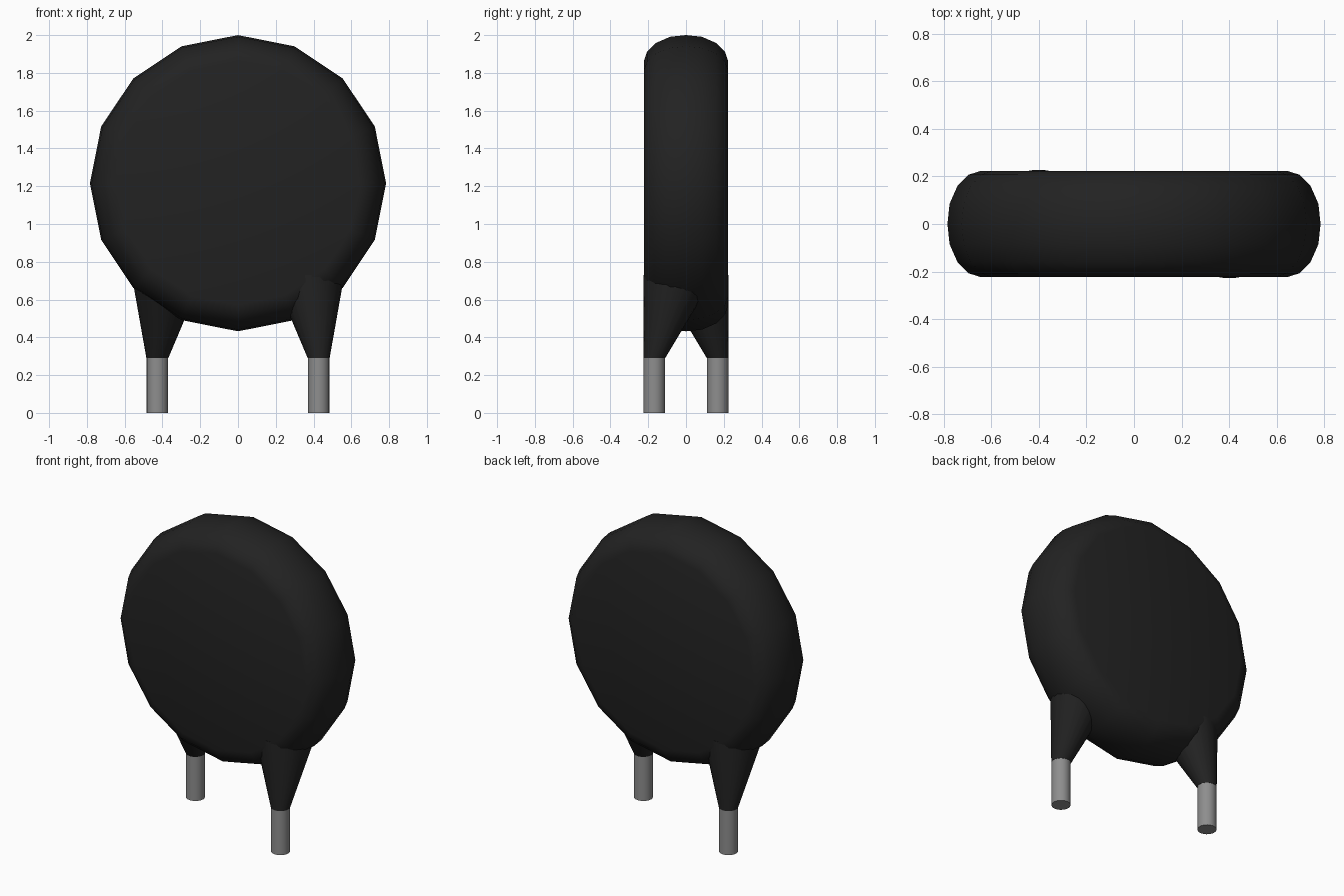
import bpy
import bmesh
import math
from mathutils import Matrix, Vector

if "Cube" in bpy.data.objects:
    bpy.data.objects.remove(bpy.data.objects["Cube"], do_unlink=True)


def make_material(name, value, roughness=0.5):
    mat = bpy.data.materials.new(name)
    mat.use_nodes = True
    color = (value, value, value, 1)
    mat.diffuse_color = color
    bsdf = mat.node_tree.nodes["Principled BSDF"]
    bsdf.inputs["Base Color"].default_value = color
    bsdf.inputs["Roughness"].default_value = roughness
    return mat


BLACK = make_material("black coating", 0.016)
GREY = make_material("grey metal", 0.27)


def loft(name, rings, mat, angle):
    """Bridge a list of equal vertex rings and cap both ends."""
    bm = bmesh.new()
    loops = [[bm.verts.new(p) for p in ring] for ring in rings]
    n = len(loops[0])
    for a, b in zip(loops, loops[1:]):
        for i in range(n):
            j = (i + 1) % n
            bm.faces.new((a[i], a[j], b[j], b[i]))
    bm.faces.new(loops[0])
    bm.faces.new(loops[-1])
    bmesh.ops.recalc_face_normals(bm, faces=bm.faces[:])
    mesh = bpy.data.meshes.new(name)
    bm.to_mesh(mesh)
    bm.free()
    mesh.materials.append(mat)
    obj = bpy.data.objects.new(name, mesh)
    bpy.context.collection.objects.link(obj)
    bpy.ops.object.select_all(action='DESELECT')
    obj.select_set(True)
    bpy.context.view_layer.objects.active = obj
    bpy.ops.object.shade_smooth_by_angle(angle=math.radians(angle))
    return obj


def circle(center, radius, sides):
    """Horizontal ring of points."""
    return [Vector(center) + Vector((radius * math.cos(t), radius * math.sin(t), 0))
            for t in (2 * math.pi * i / sides for i in range(sides))]


# Disc body: rounded rim profile (radius, depth), 16 sides, axis along y
half = [(0.784, 0), (0.775, 0.085), (0.742, 0.16), (0.695, 0.207), (0.645, 0.223)]
profile = [(r, -y) for r, y in reversed(half[1:])] + half
stand_up = Matrix.Translation((0, 0, 1.216)) @ Matrix.Rotation(math.pi / 2, 4, 'X')
loft("disc_body", [[stand_up @ p for p in circle((0, 0, -y), r, 16)] for r, y in profile],
     BLACK, 40)

# Leads with flared coating collars, offset to opposite faces of the disc
for side, label in ((1, "left"), (-1, "right")):
    x, y = 0.427 * side, -0.168 * side
    loft(label + "_lead", [circle((x, y, 0), 0.057, 20), circle((x, y, 0.32), 0.057, 20)],
         GREY, 40)
    loft(label + "_collar",
         [circle((x, y, 0.29), 0.058, 20), circle((0.373 * side, -0.036 * side, 0.73), 0.19, 20)],
         BLACK, 40)
